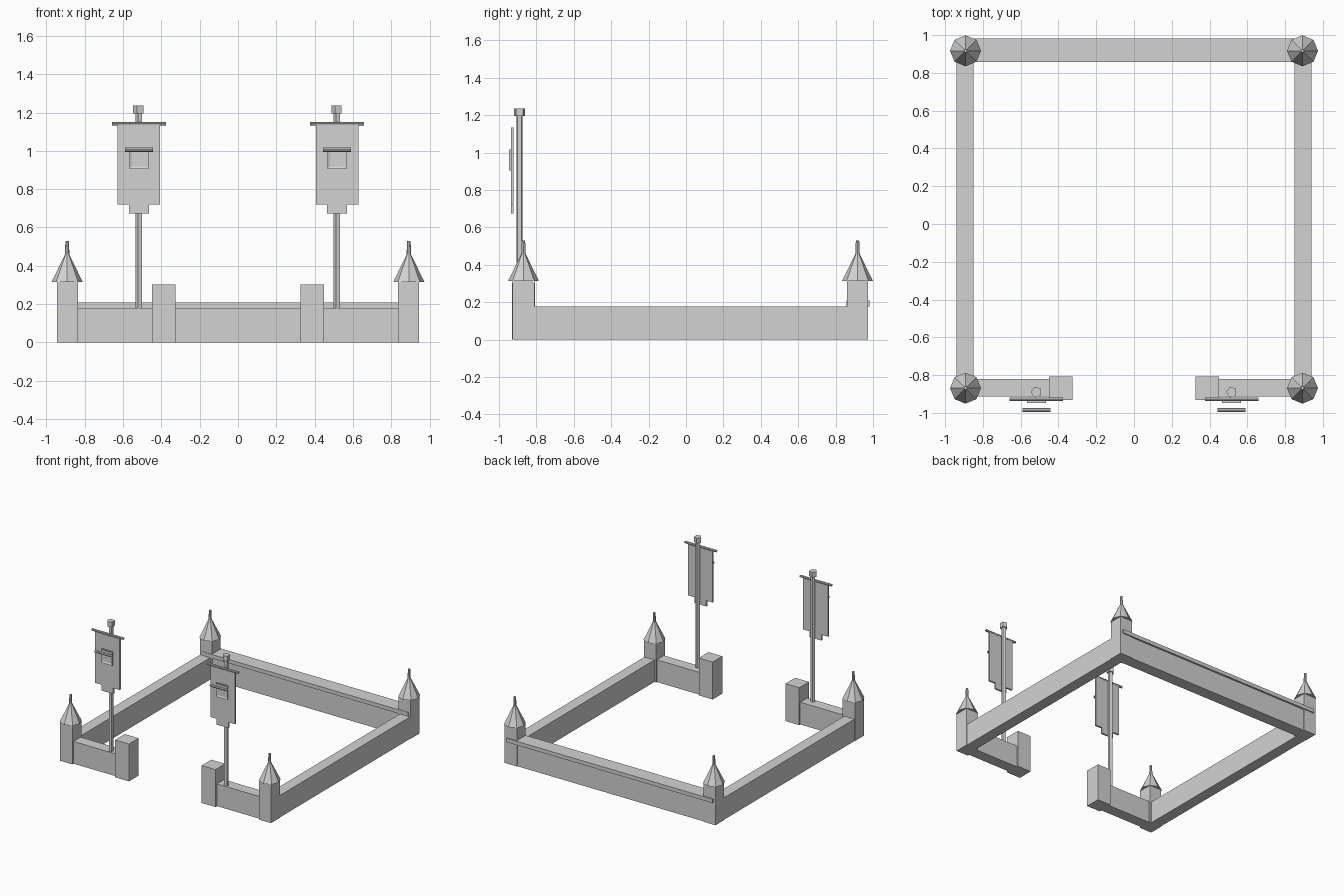
import bpy, bmesh, math
from mathutils import Matrix, Vector

if "Cube" in bpy.data.objects:
    bpy.data.objects.remove(bpy.data.objects["Cube"])

grey = bpy.data.materials.new("stone_grey")
grey.diffuse_color = (0.65, 0.65, 0.65, 1)
grey.use_nodes = True
grey.node_tree.nodes["Principled BSDF"].inputs["Base Color"].default_value = grey.diffuse_color


def finish(name, bm):
    bmesh.ops.recalc_face_normals(bm, faces=bm.faces)
    me = bpy.data.meshes.new(name)
    bm.to_mesh(me)
    bm.free()
    me.materials.append(grey)
    ob = bpy.data.objects.new(name, me)
    bpy.context.collection.objects.link(ob)
    return ob


def box(name, x0, x1, y0, y1, z0, z1):
    bm = bmesh.new()
    size = Matrix.Diagonal((x1 - x0, y1 - y0, z1 - z0, 1))
    mid = Vector((x0 + x1, y0 + y1, z0 + z1)) / 2
    bmesh.ops.create_cube(bm, size=1, matrix=Matrix.Translation(mid) @ size)
    return finish(name, bm)


def lathe(name, x, y, profile, sides, start=0.0):
    """Stack of polygon rings (radius, z), closed at both ends."""
    bm = bmesh.new()
    rings = []
    for r, z in profile:
        angles = [start + 2 * math.pi * i / sides for i in range(sides)]
        rings.append([bm.verts.new((x + r * math.cos(a), y + r * math.sin(a), z)) for a in angles])
    for lo, hi in zip(rings, rings[1:]):
        for i in range(sides):
            j = (i + 1) % sides
            bm.faces.new((lo[i], lo[j], hi[j], hi[i]))
    bm.faces.new(rings[0][::-1])
    bm.faces.new(rings[-1])
    return finish(name, bm)


def rod(name, x, y, z, length, radius):
    """Open-ended horizontal rod along x."""
    bm = bmesh.new()
    m = Matrix.Translation((x, y, z)) @ Matrix.Rotation(math.pi / 2, 4, 'Y')
    bmesh.ops.create_cone(bm, cap_ends=False, segments=8, radius1=radius,
                          radius2=radius, depth=length, matrix=m)
    return finish(name, bm)


def plate(name, outline, y0, y1):
    """Outline in x and z, extruded along y."""
    bm = bmesh.new()
    face = bm.faces.new([bm.verts.new((x, y0, z)) for x, z in outline])
    ext = bmesh.ops.extrude_face_region(bm, geom=[face])
    verts = [v for v in ext["geom"] if isinstance(v, bmesh.types.BMVert)]
    bmesh.ops.translate(bm, verts=verts, vec=(0, y1 - y0, 0))
    return finish(name, bm)


# Back wall with overhanging coping
box("back_wall", -0.89, 0.89, 0.868, 0.966, 0, 0.178)
box("back_coping", -0.925, 0.925, 0.858, 0.981, 0.178, 0.209)

for side, s in (("left", -1), ("right", 1)):
    def sbox(name, xa, xb, *rest):
        return box(side + name, min(s * xa, s * xb), max(s * xa, s * xb), *rest)

    # Side and front walls, gate post
    sbox("_wall", 0.851, 0.941, -0.87, 0.915, 0, 0.178)
    sbox("_front_wall", 0.40, 0.89, -0.912, -0.82, 0, 0.18)
    sbox("_gate_post", 0.326, 0.45, -0.931, -0.807, 0, 0.303)

    # Corner towers with spired roofs
    for end, y, h in (("front", -0.869, 0.058), ("back", 0.917, 0.055)):
        sbox(f"_{end}_tower", 0.836, 0.945, y - h, y + h, 0, 0.314)
        lathe(f"{side}_{end}_roof", s * 0.892, y,
              [(0.082, 0.314), (0.012, 0.458), (0.009, 0.53)], 8)

    # Banner pole and cap
    px = s * 0.517
    lathe(side + "_banner_pole", px, -0.89, [(0.018, 0.178), (0.018, 1.197)], 5, math.pi)
    lathe(side + "_pole_cap", px, -0.89, [(0.03, 1.195), (0.03, 1.236)], 5, math.pi)

    # Stepped hanging board and its crossbar
    half = [(0.111, 1.134), (0.111, 0.72), (0.053, 0.72), (0.053, 0.673)]
    outline = [(px + x, z) for x, z in half] + [(px - x, z) for x, z in reversed(half)]
    plate(side + "_banner", outline, -0.935, -0.921)
    rod(side + "_crossbar", px, -0.928, 1.142, 0.284, 0.0095)

    # Framed badge and the small rod in front of it
    badge = box(side + "_badge", px - 0.05, px + 0.05, -0.947, -0.935, 0.905, 1.017)
    bm = bmesh.new()
    bm.from_mesh(badge.data)
    bm.normal_update()
    front = [f for f in bm.faces if f.normal.y < -0.9]
    bmesh.ops.inset_region(bm, faces=front, thickness=0.019, depth=0)
    bmesh.ops.translate(bm, verts=front[0].verts, vec=(0, 0.006, 0))
    bm.to_mesh(badge.data)
    bm.free()
    rod(side + "_badge_rod", px, -0.985, 1.006, 0.148, 0.011)
